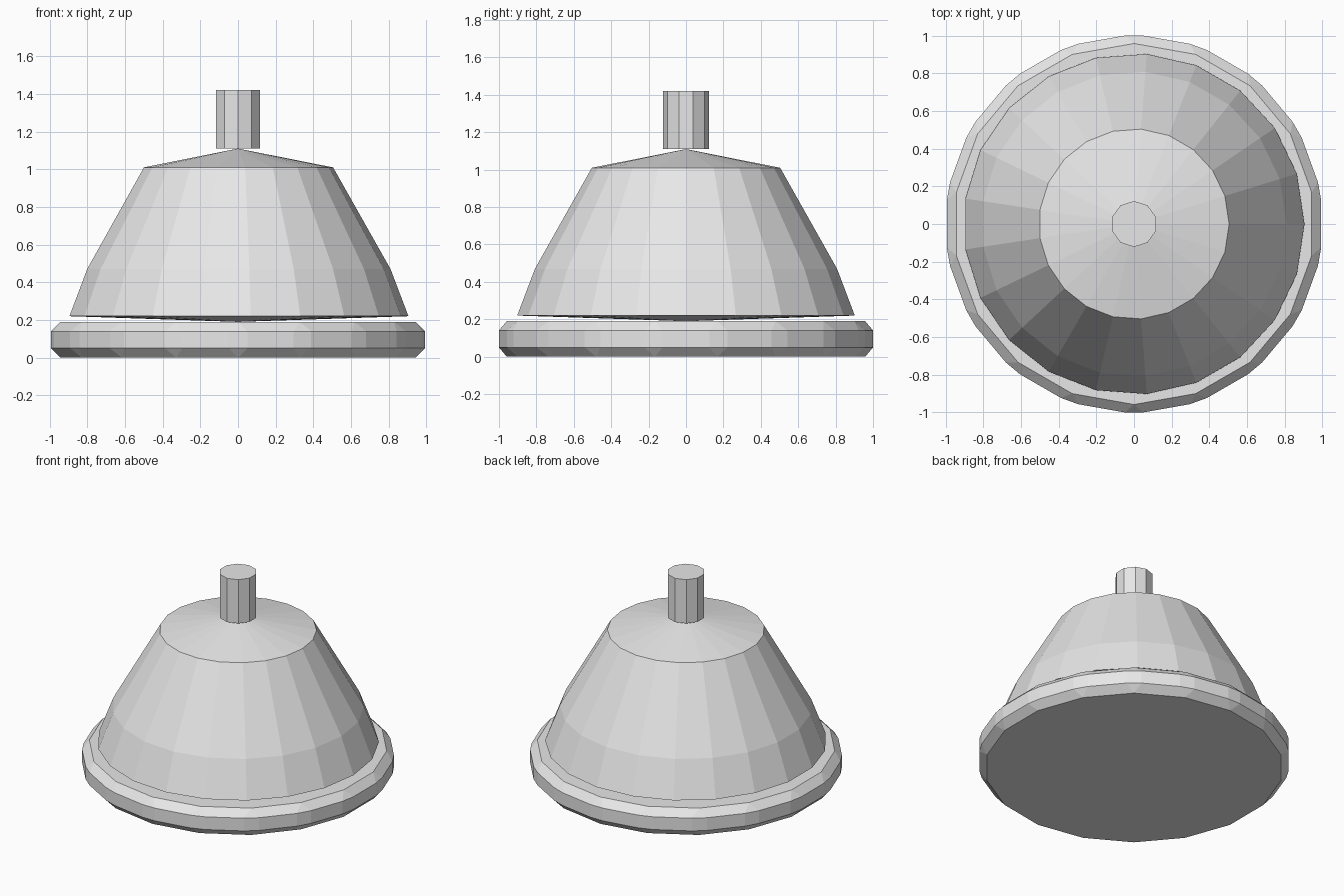
import bpy, bmesh, math

cube = bpy.data.objects.get("Cube")
if cube:
    bpy.data.objects.remove(cube, do_unlink=True)

GREY = (0.8, 0.8, 0.8, 1.0)
mat = bpy.data.materials.new("light grey")
mat.use_nodes = True
mat.diffuse_color = GREY
mat.node_tree.nodes["Principled BSDF"].inputs["Base Color"].default_value = GREY


def add_object(name, bm):
    bmesh.ops.recalc_face_normals(bm, faces=bm.faces)
    mesh = bpy.data.meshes.new(name)
    bm.to_mesh(mesh)
    bm.free()
    mesh.materials.append(mat)
    obj = bpy.data.objects.new(name, mesh)
    bpy.context.collection.objects.link(obj)
    return obj


def lathe(name, profile, sides, start=0.0):
    """Spin (radius, height) points around z; radius 0 makes a pole."""
    bm = bmesh.new()
    rings = []
    for r, z in profile:
        count = sides if r else 1
        turn = 2 * math.pi / sides
        rings.append([bm.verts.new((r * math.cos(start + i * turn),
                                    r * math.sin(start + i * turn), z))
                      for i in range(count)])
    for low, high in zip(rings, rings[1:]):
        for i in range(sides):
            j = (i + 1) % sides
            quad = [low[i % len(low)], low[j % len(low)],
                    high[j % len(high)], high[i % len(high)]]
            bm.faces.new(list(dict.fromkeys(quad)))
    # flat caps on open ends
    for ring in (rings[0], rings[-1]):
        if len(ring) > 1:
            bm.faces.new(ring)
    return add_object(name, bm)


# Round base plate, every edge bevelled
base = lathe("base_plate", [(1.009, 0), (1.009, 0.19)], 18, math.pi / 2)
bevel = base.modifiers.new("edge_bevel", 'BEVEL')
bevel.width = 0.05
bevel.segments = 1
bevel.limit_method = 'NONE'

# Flared dome with shallow pointed top and underside
lathe("dome", [(0, 0.19), (0.905, 0.22), (0.81, 0.47),
               (0.505, 1.01), (0, 1.11)], 21)

# Push button stem
lathe("button_stem", [(0.122, 1.11), (0.122, 1.42)], 10, math.pi / 2)
